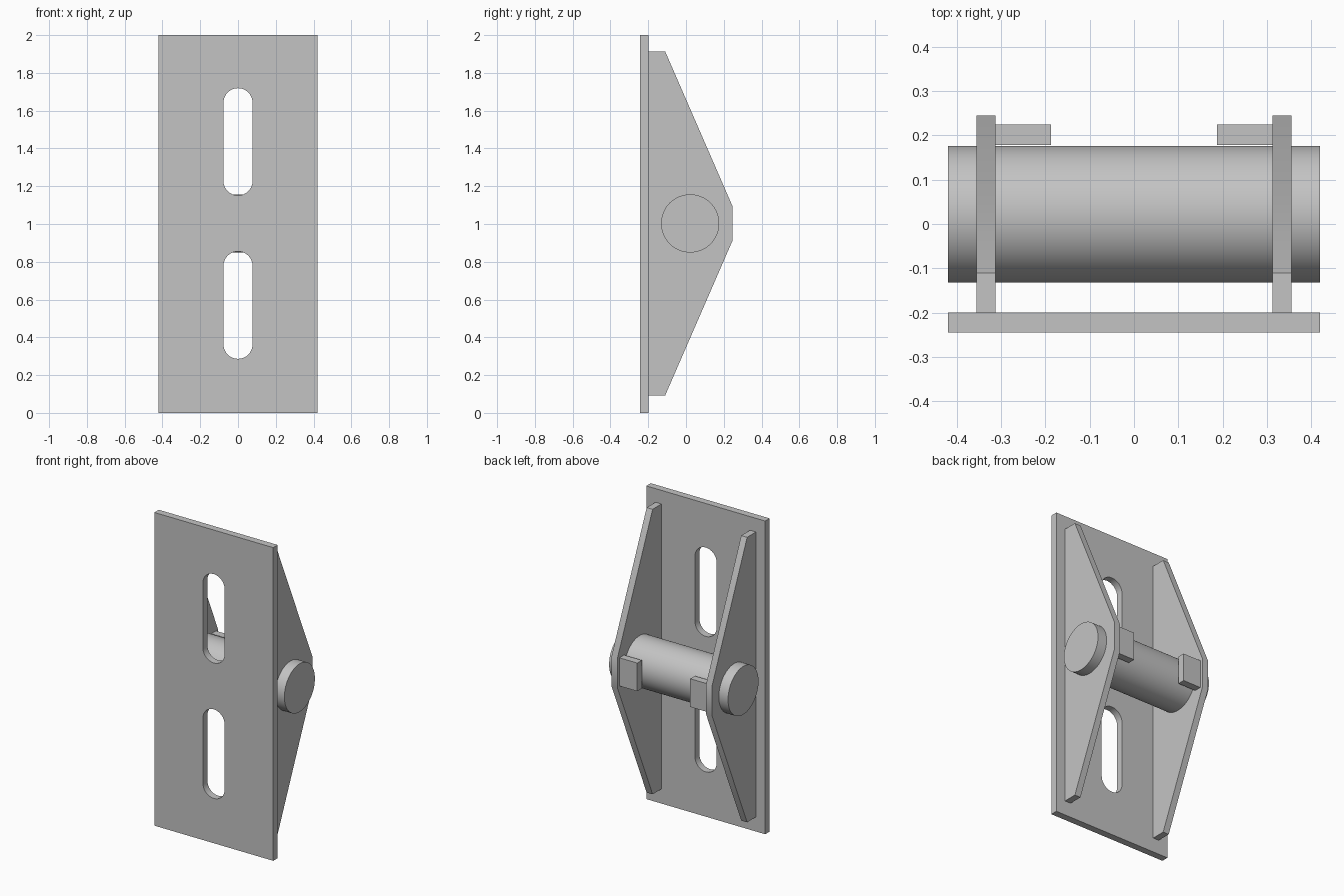
import bpy
from math import pi, cos, sin, radians
from mathutils import Matrix

cube = bpy.data.objects.get("Cube")
if cube:
    bpy.data.objects.remove(cube, do_unlink=True)

steel = bpy.data.materials.new("grey_steel")
steel.use_nodes = True
GREY = (0.55, 0.55, 0.55, 1)
steel.diffuse_color = GREY
steel.node_tree.nodes["Principled BSDF"].inputs["Base Color"].default_value = GREY

CENTRE_Z = 1.003
PIN_Y = 0.022


def finish(obj, name):
    obj.name = name
    obj.data.materials.clear()
    obj.data.materials.append(steel)
    bpy.ops.object.select_all(action='DESELECT')
    obj.select_set(True)
    bpy.context.view_layer.objects.active = obj
    bpy.ops.object.shade_smooth_by_angle(angle=radians(30))


def extrude_outlines(name, outlines, thickness, matrix):
    """Fill closed outlines (inner ones become holes) and give them thickness."""
    curve = bpy.data.curves.new(name, 'CURVE')
    curve.dimensions = '2D'
    curve.fill_mode = 'BOTH'
    curve.extrude = thickness / 2
    for points in outlines:
        spline = curve.splines.new('POLY')
        spline.points.add(len(points) - 1)
        for p, (u, v) in zip(spline.points, points):
            p.co = (u, v, 0, 1)
        spline.use_cyclic_u = True
        spline.use_smooth = False
    obj = bpy.data.objects.new(name, curve)
    bpy.context.collection.objects.link(obj)
    obj.matrix_world = matrix
    bpy.ops.object.select_all(action='DESELECT')
    obj.select_set(True)
    bpy.context.view_layer.objects.active = obj
    bpy.ops.object.convert(target='MESH')
    finish(bpy.context.view_layer.objects.active, name)


def slot(low, high, r, n=16):
    """Upright slot with round ends."""
    top = [(r * cos(pi * i / n), high - r + r * sin(pi * i / n)) for i in range(n + 1)]
    bottom = [(-r * cos(pi * i / n), low + r - r * sin(pi * i / n)) for i in range(n + 1)]
    return top + bottom


def box(name, size, centre):
    bpy.ops.mesh.primitive_cube_add(size=1, location=centre)
    obj = bpy.context.object
    obj.scale = size
    finish(obj, name)


# Slotted front plate
plate = [(-0.42, 0), (0.42, 0), (0.42, 2), (-0.42, 2)]
upright = Matrix.Translation((0, -0.222, 0)) @ Matrix.Rotation(pi / 2, 4, 'X')
extrude_outlines("slotted_plate",
                 [plate, slot(0.286, 0.855, 0.077), slot(1.151, 1.719, 0.077)],
                 0.045, upright)

# Side brackets: half profile mirrored about the pin height
half = [(-0.2, 0.91), (-0.11, 0.91), (0.245, 0.094)]
profile = [(y, CENTRE_Z + h) for y, h in half]
profile += [(y, CENTRE_Z - h) for y, h in reversed(half)]
sideways = Matrix(((0, 0, 1, 0), (1, 0, 0, 0), (0, 1, 0, 0), (0, 0, 0, 1)))

for side, label in ((1, "left"), (-1, "right")):
    extrude_outlines(label + "_bracket", [profile], 0.042,
                     Matrix.Translation((side * 0.334, 0, 0)) @ sideways)
    # Retaining block behind the pin
    box(label + "_retaining_block", (0.126, 0.047, 0.18),
        (side * 0.25, 0.2015, CENTRE_Z))

# Cross pin
bpy.ops.mesh.primitive_cylinder_add(vertices=64, radius=0.154, depth=0.84,
                                    location=(0, PIN_Y, CENTRE_Z),
                                    rotation=(0, pi / 2, 0))
finish(bpy.context.object, "cross_pin")
